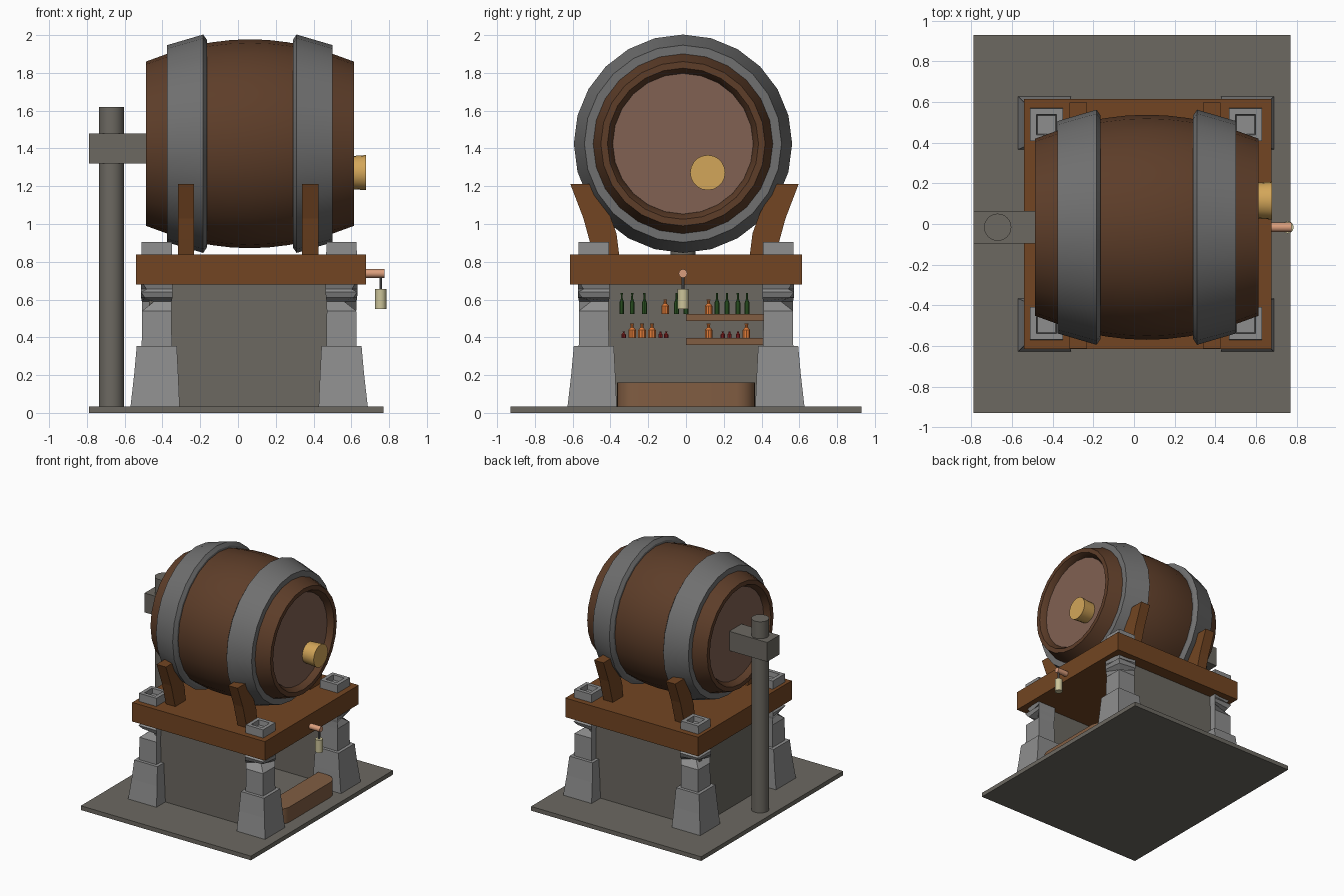
import bpy, bmesh, math
from mathutils import Vector

if "Cube" in bpy.data.objects:
    bpy.data.objects.remove(bpy.data.objects["Cube"])


def mat(name, *rgb):
    m = bpy.data.materials.new(name)
    m.diffuse_color = (*rgb, 1)
    m.use_nodes = True
    m.node_tree.nodes["Principled BSDF"].inputs["Base Color"].default_value = m.diffuse_color
    return m


STONE = mat("stone", .15, .14, .12)
BLOCK = mat("pale_stone", .27, .27, .27)
OAK = mat("oak", .17, .06, .016)
STAVE = mat("stave", .11, .047, .022)
HEAD = mat("barrel_head", .22, .12, .085)
IRON = mat("iron", .16, .16, .16)
CORK = mat("cork", .65, .38, .1)
PLANK = mat("plank", .22, .11, .055)
COPPER = mat("copper", .7, .34, .2)
LAMP = mat("lamp", .6, .55, .32)
GREEN = mat("green_glass", .03, .11, .02)
AMBER = mat("amber_glass", .75, .2, .04)
RED = mat("red_glass", .3, .02, .02)


def finish(name, bm, m, smooth=None):
    bmesh.ops.recalc_face_normals(bm, faces=bm.faces)
    me = bpy.data.meshes.new(name)
    bm.to_mesh(me)
    bm.free()
    ob = bpy.data.objects.new(name, me)
    bpy.context.collection.objects.link(ob)
    me.materials.append(m)
    if smooth:
        bpy.ops.object.select_all(action='DESELECT')
        bpy.context.view_layer.objects.active = ob
        ob.select_set(True)
        bpy.ops.object.shade_smooth_by_angle(angle=math.radians(smooth))
    return ob


def loft(name, rings, m, smooth=None, closed=False):
    """Skin a list of equal-length rings; cap the ends or join them up."""
    bm = bmesh.new()
    vs = [[bm.verts.new(p) for p in r] for r in rings]
    n = len(vs[0])
    pairs = list(zip(vs, vs[1:])) + ([(vs[-1], vs[0])] if closed else [])
    for a, b in pairs:
        for i in range(n):
            j = (i + 1) % n
            bm.faces.new((a[i], a[j], b[j], b[i]))
    if not closed:
        bm.faces.new(vs[0])
        bm.faces.new(vs[-1])
    return finish(name, bm, m, smooth)


def box(name, x0, x1, y0, y1, z0, z1, m):
    return loft(name, [[(x0, y0, z), (x1, y0, z), (x1, y1, z), (x0, y1, z)]
                       for z in (z0, z1)], m)


def turned(name, profile, c, axis, n, m, closed=False, smooth=32):
    """Lathe (position, radius) pairs about a line through c along x or z."""
    rings = []
    for t, r in profile:
        ring = []
        for k in range(n):
            a = 2 * math.pi * k / n
            u, v = r * math.cos(a), r * math.sin(a)
            ring.append(Vector(c) + Vector((t, v, u) if axis == 'x' else (u, v, t)))
        rings.append(ring)
    return loft(name, rings, m, smooth, closed)


# Base slab, platform and hut walls open to the right
box("base_slab", -.79, .77, -.93, .93, 0, .035, STONE)
box("platform", -.54, .677, -.614, .614, .68, .838, OAK)
box("back_wall", -.47, -.41, -.5, .5, .035, .68, STONE)
for tag, y in (("front", -.48), ("rear", .48)):
    box(tag + "_wall", -.43, .54, y - .03, y + .03, .035, .68, STONE)


# Corner pillars: flared foot plus chipped shaft with hollowed top
def pillar(tag, cx, sx, cy, sy):
    def ring(z, h, chip=0, out=0):
        return [(cx + sx * (u * h + (out if u > 0 else 0) - (chip if u + v == 2 else 0)),
                 cy + sy * (v * h + (out if v > 0 else 0) - (chip if u + v == 2 else 0)), z)
                for u, v in ((-1, -1), (1, -1), (1, 1), (-1, 1))]
    loft(tag + "_pillar_foot", [ring(.035, .121, 0, .018), ring(.2, .114, 0, .006),
                                ring(.355, .106)], BLOCK)
    loft(tag + "_pillar_shaft",
         [ring(.34, .08), ring(.54, .078), ring(.59, .079, .065), ring(.61, .083, .02),
          ring(.64, .084, 0), ring(.655, .084, .03), ring(.7, .083), ring(.905, .08),
          ring(.905, .05), ring(.865, .045)], BLOCK)


for sx, cx, a in ((-1, -.43, "left"), (1, .548, "right")):
    for sy, b in ((-1, "front"), (1, "rear")):
        pillar(f"{a}_{b}", cx, sx, sy * .488, sy)

# Barrel: hollow-ended staves, two heads, two iron hoops
C = (.063, -.016, 1.425)
half = [(.55, .435), (.44, .475), (.33, .513), (.2, .537), (.1, .549)]
outer = [(-t, r) for t, r in half] + [(0, .553)] + [(t, r) for t, r in half[::-1]]
turned("barrel_staves", outer + [(.55, .40), (.50, .37), (-.50, .37), (-.55, .40)],
       C, 'x', 24, STAVE, closed=True)
for s, tag in ((-1, "left"), (1, "right")):
    turned(tag + "_barrel_head", [(s * .47, .375), (s * .505, .372)], C, 'x', 24, HEAD)
    turned(tag + "_hoop", [(s * t, r) for t, r in
                           ((.438, .47), (.438, .522), (.247, .578), (.228, .55), (.228, .525))],
           C, 'x', 24, IRON, closed=True, smooth=16)
turned("bung", [(0, .085), (.115, .093)], (.563, .115, 1.272), 'x', 20, CORK)

# Cradle brackets that hold the barrel
side = [(.345, .83), (.36, .95), (.40, 1.06), (.49, 1.213), (.605, 1.213),
        (.535, 1.03), (.505, .92), (.48, .83)]
for x in (-.275, .382):
    for s in (-1, 1):
        loft("cradle_bracket", [[(x + d, s * y - .008, z) for y, z in side]
                                for d in (-.043, .043)], OAK)

# Chimney pipe joined to the back of the barrel
turned("pipe", [(.03, .067), (1.62, .067)], (-.67, -.016, 0), 'z', 24, STONE)
box("pipe_link", -.79, -.42, -.096, .064, 1.32, 1.48, STONE)

# Lamp hanging from a peg
turned("lamp_peg", [(0, .023), (.115, .023)], (.66, -.016, .738), 'x', 12, COPPER)
turned("lamp_hook", [(.65, .007), (.73, .007)], (.755, -.016, 0), 'z', 8, IRON)
turned("lamp", [(.55, .03), (.655, .03)], (.755, -.016, 0), 'z', 12, LAMP)

# Rounded counter across the opening
pts = [(.48, .365), (.48, -.365)]
for sy in (-1, 1):
    arc = [(.56 + .1 * math.sin(a), sy * (.265 + .1 * math.cos(a)))
           for a in [math.pi / 2 * i / 6 for i in range(7)]]
    pts += arc if sy < 0 else arc[::-1]
loft("counter", [[(x, y, z) for x, y in pts] for z in (.03, .16)], PLANK, 32)

# Shelves on the back wall
for z in (.36, .487):
    box("shelf", -.42, -.27, 0, .46, z, z + .036, PLANK)

# Bottles: (height, radius) profile scaled per kind
KINDS = {"tall": (GREEN, .112, .013), "flask": (AMBER, .078, .021), "vial": (RED, .036, .012)}
ROWS = {.523: {"tall": (-.34, -.285, -.22, -.05, 0, .164, .217, .275, .323),
               "flask": (-.11, .12)},
        .396: {"flask": (-.285, -.233, -.18, .12, .32),
               "vial": (-.33, -.135, -.105, .195, .23, .275)}}
for z, row in ROWS.items():
    for kind, ys in row.items():
        m, h, r = KINDS[kind]
        prof = [(0, r), (.55 * h, r), (.72 * h, .42 * r), (.92 * h, .38 * r),
                (.92 * h, .52 * r), (h, .52 * r)]
        for y in ys:
            turned(kind + "_bottle", prof, (-.345, y, z), 'z', 10, m)
